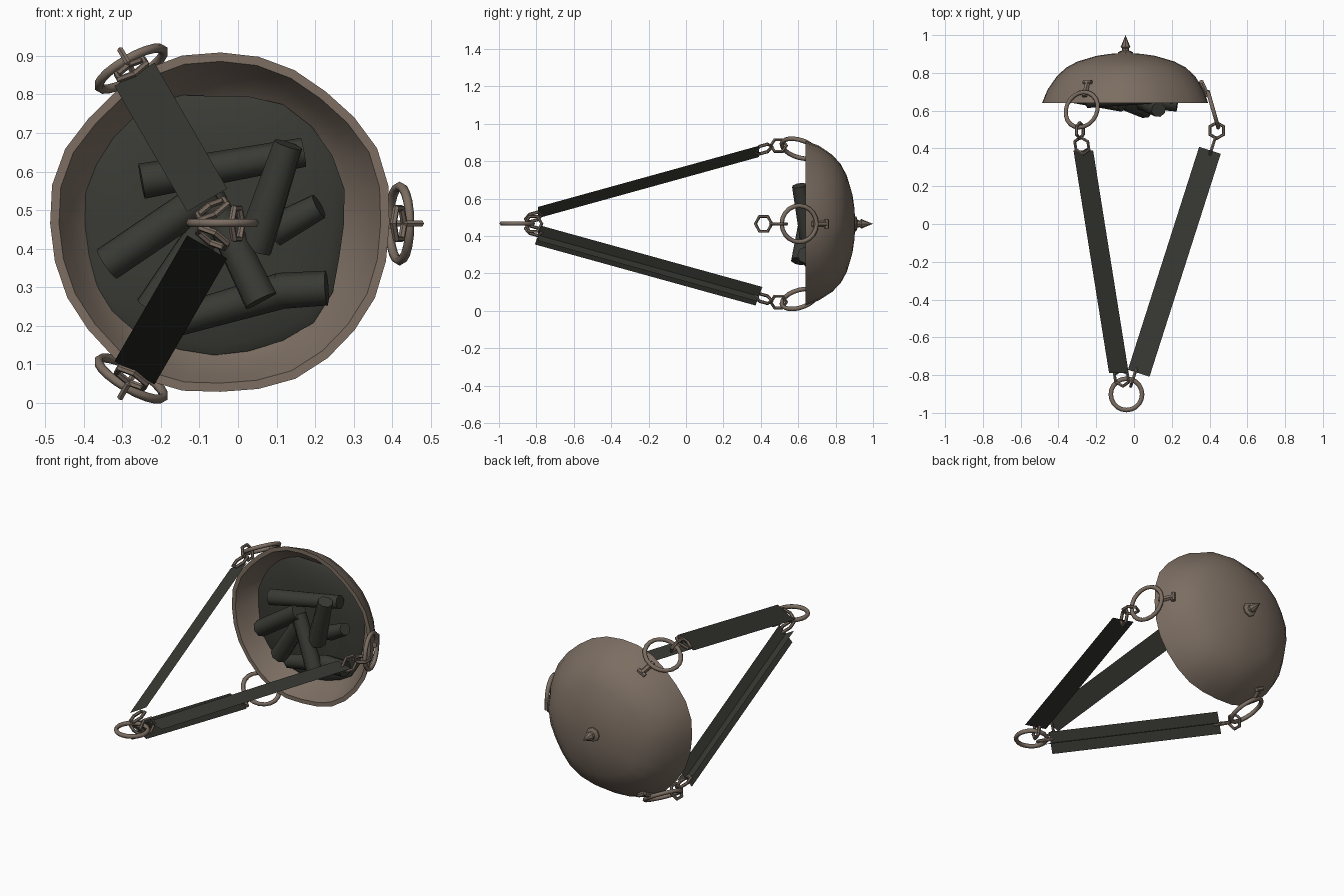
import bpy, bmesh, math, random
from mathutils import Vector, Matrix

if "Cube" in bpy.data.objects:
    bpy.data.objects.remove(bpy.data.objects["Cube"])

random.seed(4)
CX, CZ = -0.045, 0.465          # bowl axis runs along y through this point


def material(name, col):
    m = bpy.data.materials.new(name)
    m.diffuse_color = (*col, 1)
    m.use_nodes = True
    m.node_tree.nodes["Principled BSDF"].inputs["Base Color"].default_value = m.diffuse_color
    return m


BRONZE = material("dull_bronze", (0.2, 0.155, 0.122))
CHAR = material("charred_black", (0.042, 0.043, 0.035))


def place(r, y, t=0.0, a=0.0):
    """Radial, axial, tangential position round the bowl axis -> world."""
    c, s = math.cos(a), math.sin(a)
    return Vector((CX + r * c - t * s, y, CZ + r * s + t * c))


def finish(bm, name, mat, smooth=None):
    me = bpy.data.meshes.new(name)
    bmesh.ops.recalc_face_normals(bm, faces=bm.faces)
    bm.to_mesh(me)
    bm.free()
    ob = bpy.data.objects.new(name, me)
    bpy.context.collection.objects.link(ob)
    me.materials.append(mat)
    if smooth:
        bpy.ops.object.select_all(action='DESELECT')
        ob.select_set(True)
        bpy.context.view_layer.objects.active = ob
        bpy.ops.object.shade_smooth_by_angle(angle=math.radians(smooth))
    return ob


def lathe(name, profile, mat, seg, wobble=lambda a, y: 1.0, smooth=40, shift=0.0, bump=0.0):
    """Spin (radius, y) points round the bowl axis; radius 0 makes a pole."""
    bm = bmesh.new()
    rings = []
    for r, y in profile:
        if r == 0:
            p = place(0, y)
            p.x += shift
            rings.append([bm.verts.new(p)] * seg)
            continue
        ring = []
        for i in range(seg):
            a = math.tau * i / seg
            p = place(r * wobble(a, y), y + random.uniform(-bump, bump), 0, a)
            p.x += shift
            ring.append(bm.verts.new(p))
        rings.append(ring)
    for A, B in zip(rings, rings[1:]):
        for i in range(seg):
            j = (i + 1) % seg
            vs = list(dict.fromkeys([A[i], A[j], B[j], B[i]]))
            bm.faces.new(vs)
    return finish(bm, name, mat, smooth)


def ring(name, centre, u, v, R, r, seg):
    """Torus lying in the plane of u and v, first corner pointing along u."""
    u, v = u.normalized(), v.normalized()
    rot = Matrix((u, v, u.cross(v))).transposed().to_4x4()
    bpy.ops.mesh.primitive_torus_add(major_radius=R, minor_radius=r,
                                     major_segments=seg, minor_segments=6)
    ob = bpy.context.object
    ob.name = name
    ob.data.materials.append(BRONZE)
    ob.matrix_world = Matrix.Translation(centre) @ rot
    if seg > 8:
        bpy.ops.object.shade_smooth_by_angle(angle=math.radians(70))


def rod(name, p, q, r1, r2, mat, seg=8):
    p, q = Vector(p), Vector(q)
    bm = bmesh.new()
    m = Matrix.Translation((p + q) / 2) @ (q - p).to_track_quat('Z', 'Y').to_matrix().to_4x4()
    bmesh.ops.create_cone(bm, cap_ends=True, segments=seg, radius1=r1, radius2=r2,
                          depth=(q - p).length, matrix=m)
    return finish(bm, name, mat, 50)


def hammered(a, y):
    return 1 + 0.010 * math.sin(5 * a + 9 * y) + 0.007 * math.sin(8 * a + 1 - 14 * y)


def ragged(a, y):
    return 1 + 0.035 * math.sin(4 * a - 1.4) + 0.015 * math.sin(7 * a)


# beaten bowl, open towards the front
lathe("bowl", [(0, 0.905), (0.08, 0.901), (0.155, 0.89), (0.255, 0.86), (0.315, 0.828),
               (0.365, 0.782), (0.415, 0.71), (0.443, 0.64), (0.42, 0.64),
               (0.395, 0.69), (0.345, 0.765), (0.31, 0.79)], BRONZE, 28, hammered)
# ash bed inside the bowl
lathe("ash_bed", [(0.348, 0.752), (0.32, 0.738), (0.2, 0.73), (0, 0.725)], CHAR, 24,
      ragged, shift=-0.016, bump=0.004)
# pointed finial under the bowl
lathe("finial", [(0, 0.89), (0.04, 0.895), (0.04, 0.91), (0.02, 0.918), (0.018, 0.93),
                 (0.026, 0.938), (0.018, 0.955), (0, 1.0)], BRONZE, 8, smooth=30)

# charred logs: start, end, radii
logs = [((-0.25, 0.66, 0.575), (0.17, 0.68, 0.65), 0.046, 0.038),
        ((-0.34, 0.69, 0.36), (-0.06, 0.64, 0.55), 0.046, 0.046),
        ((0.13, 0.605, 0.67), (0.04, 0.655, 0.40), 0.04, 0.05),
        ((-0.07, 0.65, 0.53), (0.06, 0.605, 0.265), 0.04, 0.046),
        ((0.09, 0.70, 0.445), (0.21, 0.67, 0.51), 0.042, 0.034),
        ((-0.17, 0.71, 0.21), (0.11, 0.655, 0.29), 0.04, 0.047),
        ((0.10, 0.655, 0.29), (0.23, 0.64, 0.298), 0.047, 0.045),
        ((-0.22, 0.69, 0.24), (-0.07, 0.66, 0.47), 0.05, 0.045)]
for i, (p, q, r1, r2) in enumerate(logs):
    rod(f"log_{i + 1}", p, q, r1, r2, CHAR)

# three suspension chains; each strap is one or two flat planes
for i, planes in enumerate(("r", "t", "rt")):
    a = math.tau * i / 3
    P = lambda r, y, t=0.0: place(r, y, t, a)
    D = lambda r, y, t=0.0: place(r, y, t, a) - place(0, 0)
    tang = D(0, 0, 1)
    top, end = (0.07, -0.79), (0.447, 0.39)
    run = D(end[0] - top[0], end[1] - top[1])
    n = Vector((end[1] - top[1], top[0] - end[0])).normalized() * 0.06
    for k in planes:
        bm = bmesh.new()
        if k == "t":
            pts = [P(*top, -0.06), P(*top, 0.06), P(*end, 0.06), P(*end, -0.06)]
        else:
            pts = [P(p[0] + s * n.x, p[1] + s * n.y)
                   for p, s in ((top, -1), (top, 1), (end, 1), (end, -1))]
        bm.faces.new([bm.verts.new(p) for p in pts])
        finish(bm, f"strap_{i + 1}{k}", CHAR)
    # links and handle ring
    ring(f"hub_link_{i + 1}", P(0.042, -0.815), run, tang, 0.046, 0.009, 6)
    ring(f"strap_link_{i + 1}", P(0.462, 0.415), run, tang, 0.046, 0.009, 6)
    ring(f"middle_link_{i + 1}", P(0.483, 0.495), D(0, 1), D(1, 0), 0.042, 0.009, 6)
    ring(f"handle_ring_{i + 1}", P(0.464, 0.605), D(0.06, -0.21), tang, 0.097, 0.012, 20)
    # lug holding the ring to the bowl
    rod(f"lug_{i + 1}", P(0.435, 0.675), P(0.40, 0.755), 0.016, 0.014, BRONZE, 6)
    rod(f"lug_bar_{i + 1}", P(0.402, 0.752, -0.024), P(0.402, 0.752, 0.024), 0.012, 0.012, BRONZE, 6)

# hanging ring at the hub
ring("hanging_ring", Vector((-0.04, -0.902, 0.467)), Vector((1, 0, 0)), Vector((0, 1, 0)),
     0.083, 0.012, 20)
